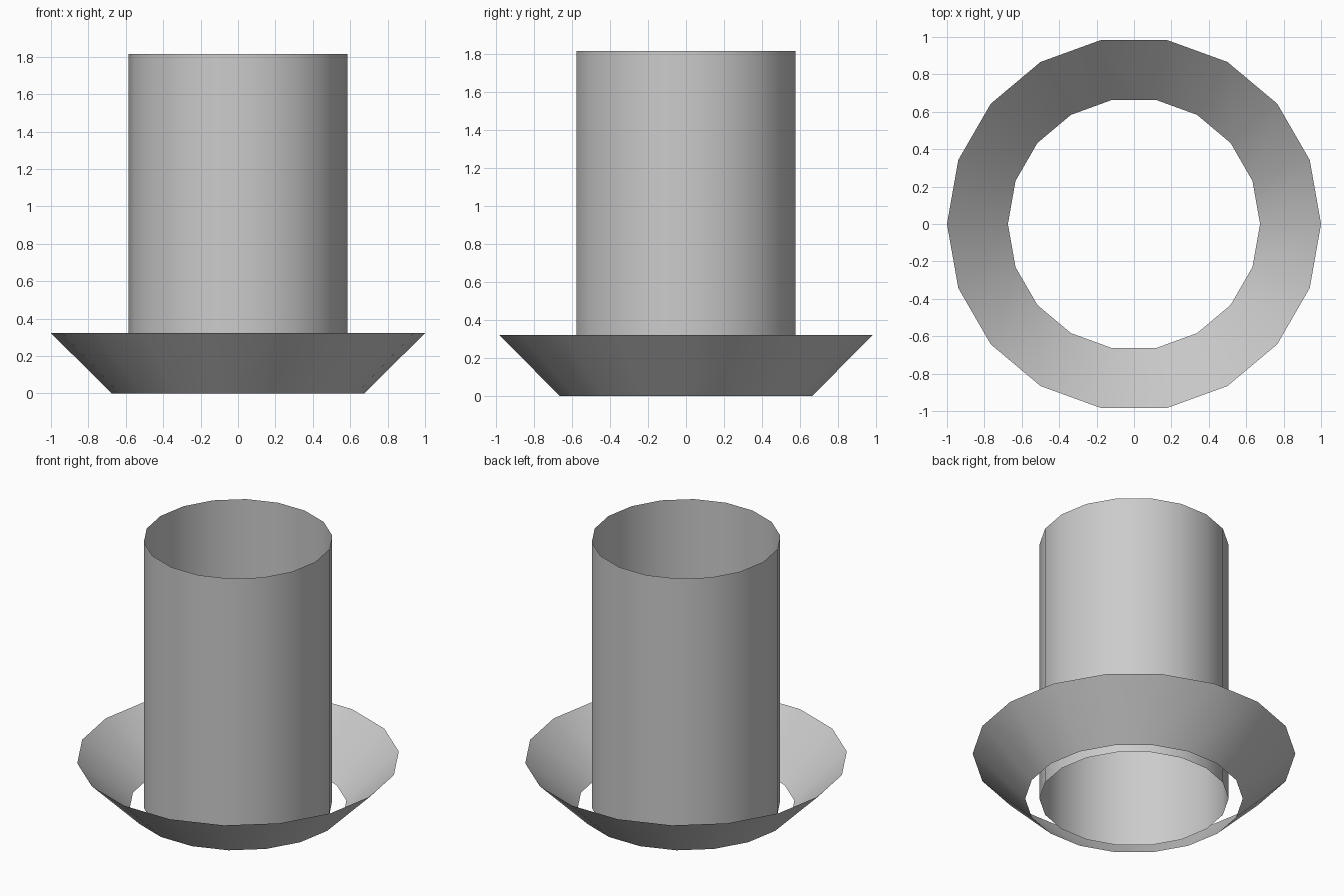
import bpy, bmesh
from math import cos, sin, pi

if "Cube" in bpy.data.objects:
    bpy.data.objects.remove(bpy.data.objects["Cube"])

SIDES = 18


def open_band(name, r_low, z_low, r_high, z_high):
    """Open-ended 18-sided wall between two rings, smooth shaded."""
    bm = bmesh.new()
    rings = [[bm.verts.new((r * cos(2 * pi * i / SIDES), r * sin(2 * pi * i / SIDES), z))
              for i in range(SIDES)]
             for r, z in ((r_low, z_low), (r_high, z_high))]
    low, high = rings
    for i in range(SIDES):
        j = (i + 1) % SIDES
        face = bm.faces.new((low[i], low[j], high[j], high[i]))
        face.smooth = True
    mesh = bpy.data.meshes.new(name)
    bm.to_mesh(mesh)
    bm.free()
    obj = bpy.data.objects.new(name, mesh)
    bpy.context.collection.objects.link(obj)
    return obj


# Upright tube, open at both ends
open_band("tube", 0.586, 0.0, 0.586, 1.816)

# Flared brim around the foot, separated from the tube by a gap
open_band("flared_brim", 0.674, 0.0, 1.0, 0.322)
